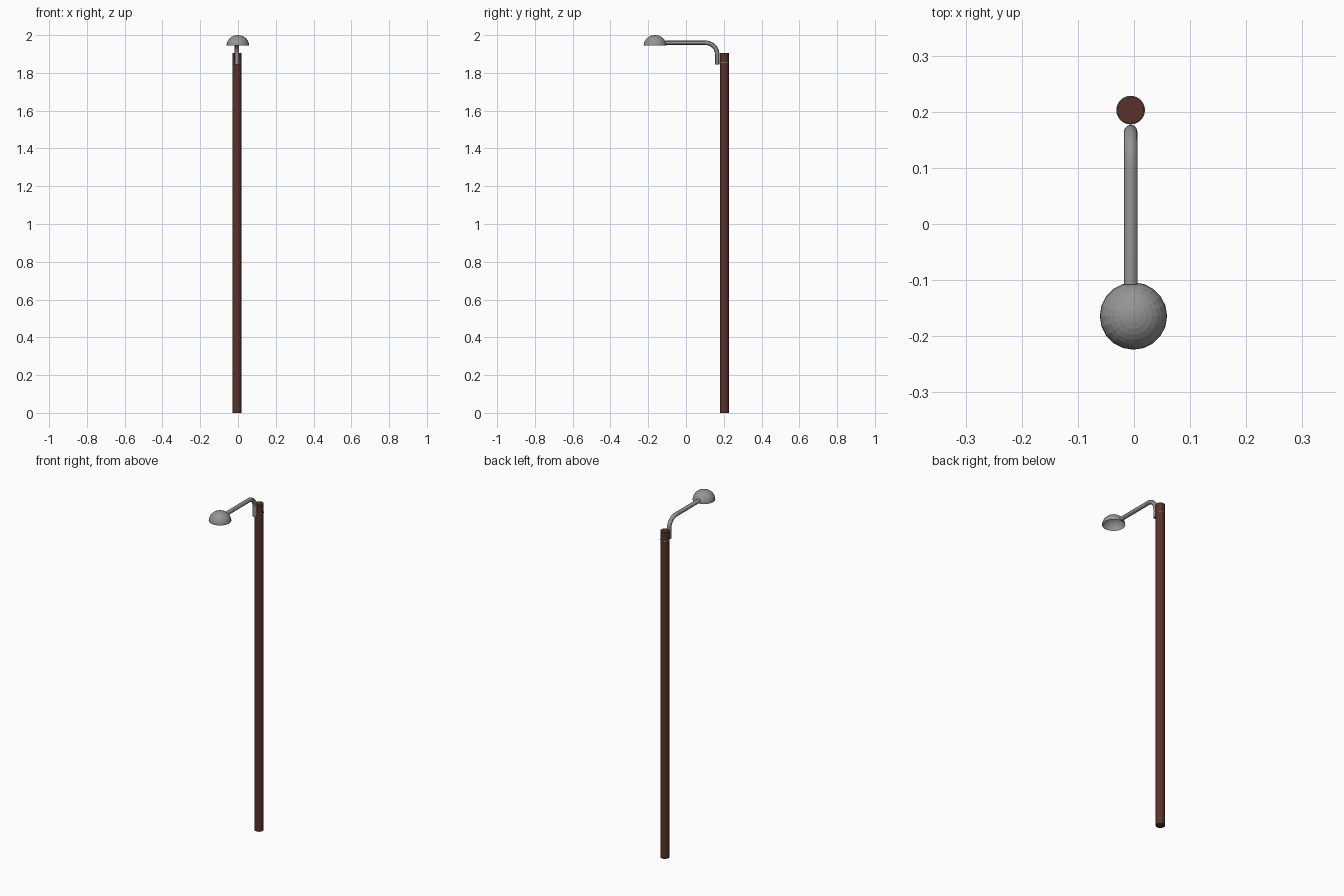
import bpy, bmesh, math

if "Cube" in bpy.data.objects:
    bpy.data.objects.remove(bpy.data.objects["Cube"])


def material(name, rgb):
    m = bpy.data.materials.new(name)
    m.diffuse_color = (*rgb, 1)
    m.use_nodes = True
    m.node_tree.nodes["Principled BSDF"].inputs["Base Color"].default_value = m.diffuse_color
    return m


wood = material("dark_brown_wood", (0.10, 0.031, 0.022))
metal = material("grey_metal", (0.30, 0.30, 0.30))
PX, PY = -0.006, 0.203          # pole axis


def finish(ob, name, mat, smooth=True):
    ob.name = name
    ob.data.materials.clear()
    ob.data.materials.append(mat)
    if smooth:
        bpy.ops.object.select_all(action='DESELECT')
        ob.select_set(True)
        bpy.context.view_layer.objects.active = ob
        bpy.ops.object.shade_smooth_by_angle()


# Pole
bpy.ops.mesh.primitive_cylinder_add(vertices=32, radius=0.024, depth=1.905,
                                    location=(PX, PY, 1.905 / 2))
finish(bpy.context.object, "pole", wood)

# Thin wire band holding the arm to the pole
bpy.ops.mesh.primitive_torus_add(location=(PX, PY, 1.853), major_radius=0.0235,
                                 minor_radius=0.002, major_segments=32, minor_segments=8)
finish(bpy.context.object, "pole_band", metal)

# Bent arm: up beside the pole, round bend, then forward to the lamp
r, ay, az = 0.06, 0.165, 1.959
path = [(ay, 1.845)]
for i in range(11):
    a = math.pi / 2 * i / 10
    path.append((ay - r + r * math.cos(a), az - r + r * math.sin(a)))
path.append((-0.108, az))
curve = bpy.data.curves.new("arm", 'CURVE')
curve.dimensions = '3D'
curve.bevel_depth = 0.0118
curve.bevel_resolution = 4
curve.use_fill_caps = True
spline = curve.splines.new('POLY')
spline.points.add(len(path) - 1)
for p, (y, z) in zip(spline.points, path):
    p.co = (PX, y, z, 1)
arm = bpy.data.objects.new("arm", curve)
bpy.context.collection.objects.link(arm)
bpy.ops.object.select_all(action='DESELECT')
arm.select_set(True)
bpy.context.view_layer.objects.active = arm
bpy.ops.object.convert(target='MESH')
finish(bpy.context.object, "arm", metal)

# Open-bottomed lamp shade: upper half of a faceted sphere
bm = bmesh.new()
bmesh.ops.create_uvsphere(bm, u_segments=20, v_segments=16, radius=0.06)
bmesh.ops.delete(bm, geom=[v for v in bm.verts if v.co.z < -0.001], context='VERTS')
bmesh.ops.scale(bm, vec=(1, 1, 0.055 / 0.06), verts=bm.verts)
mesh = bpy.data.meshes.new("lamp_shade")
bm.to_mesh(mesh)
bm.free()
shade = bpy.data.objects.new("lamp_shade", mesh)
bpy.context.collection.objects.link(shade)
shade.location = (-0.001, -0.164, 1.945)
finish(shade, "lamp_shade", metal, smooth=False)
